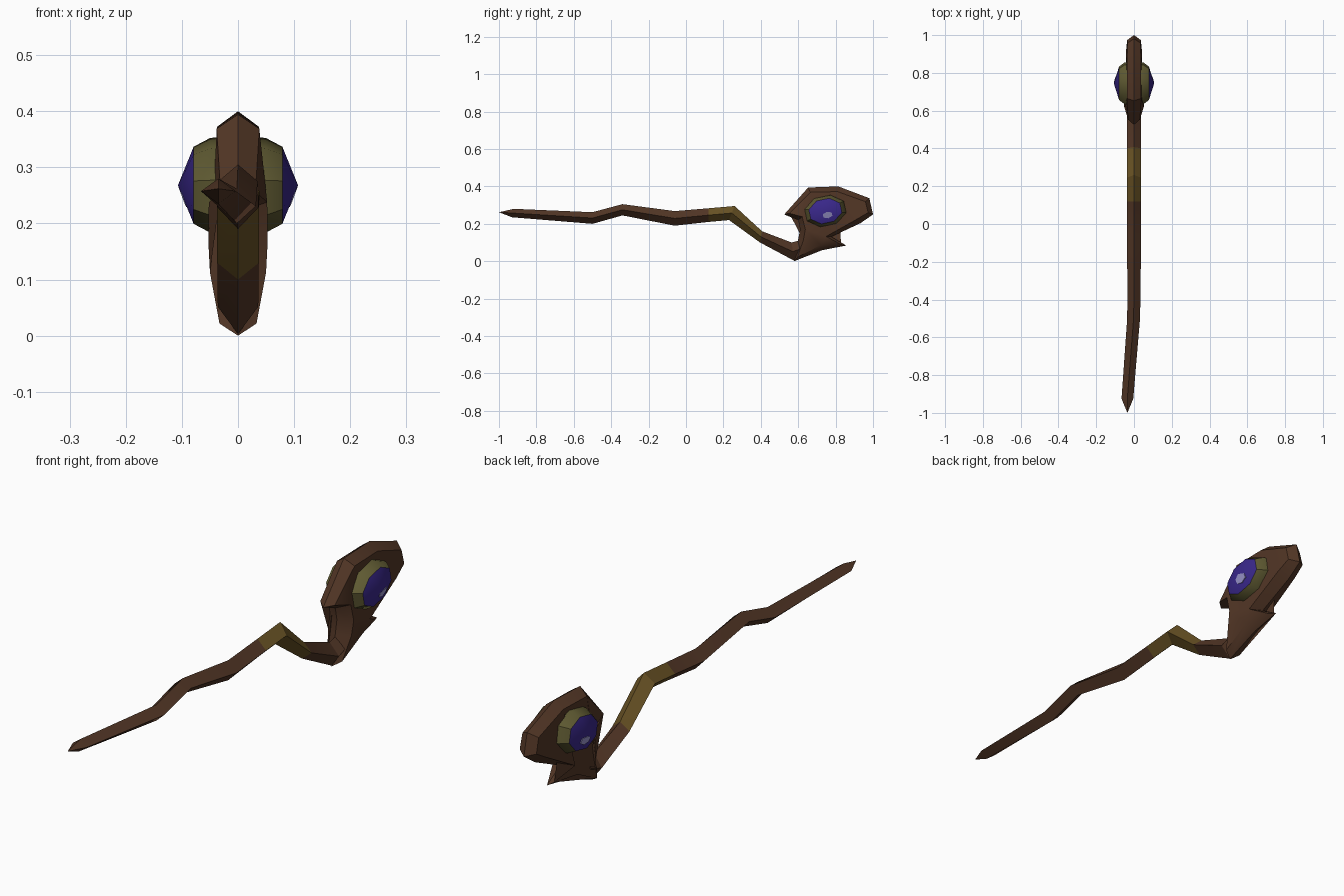
import bpy
import bmesh
import math
from mathutils import Vector

if "Cube" in bpy.data.objects:
    bpy.data.objects.remove(bpy.data.objects["Cube"], do_unlink=True)


def material(name, rgb):
    m = bpy.data.materials.new(name)
    m.use_nodes = True
    m.diffuse_color = (*rgb, 1)
    bsdf = m.node_tree.nodes["Principled BSDF"]
    bsdf.inputs["Base Color"].default_value = (*rgb, 1)
    bsdf.inputs["Roughness"].default_value = 0.8
    return m


wood = material("brown wood", (0.085, 0.037, 0.019))
gold = material("dull gold", (0.14, 0.085, 0.018))
olive = material("olive metal", (0.114, 0.102, 0.032))
violet = material("violet gem", (0.042, 0.021, 0.26))
pale = material("pale glint", (0.33, 0.31, 0.62))


def finish(name, bm, mats, angle=30):
    bmesh.ops.recalc_face_normals(bm, faces=bm.faces)
    mesh = bpy.data.meshes.new(name)
    bm.to_mesh(mesh)
    bm.free()
    for m in mats:
        mesh.materials.append(m)
    ob = bpy.data.objects.new(name, mesh)
    bpy.context.collection.objects.link(ob)
    bpy.ops.object.select_all(action="DESELECT")
    ob.select_set(True)
    bpy.context.view_layer.objects.active = ob
    bpy.ops.object.shade_smooth_by_angle(angle=math.radians(angle))
    return ob


def bridge(bm, a, b, index=0):
    for i in range(len(a)):
        j = (i + 1) % len(a)
        bm.faces.new((a[i], a[j], b[j], b[i])).material_index = index


# Crooked shaft: diamond sections (top y, top z, bottom y, bottom z, centre x, half width)
stations = [
    (-0.92, 0.28, -0.93, 0.235, -0.035, 0.031),
    (-0.50, 0.262, -0.50, 0.20, -0.002, 0.034),
    (-0.34, 0.305, -0.34, 0.245, 0, 0.035),
    (-0.06, 0.268, -0.06, 0.19, 0, 0.037),
    (0.12, 0.283, 0.12, 0.21, 0, 0.037),
    (0.26, 0.295, 0.23, 0.22, 0, 0.038),
    (0.407, 0.16, 0.396, 0.10, 0, 0.037),
    (0.565, 0.10, 0.578, 0.003, 0, 0.036),
    (0.64, 0.12, 0.63, 0.03, 0, 0.036),
]
bm = bmesh.new()
rings = []
for ty, tz, by, bz, cx, w in stations:
    my, mz = (ty + by) / 2, (tz + bz) / 2
    corners = [(cx, ty, tz), (cx + w, my, mz), (cx, by, bz), (cx - w, my, mz)]
    rings.append([bm.verts.new(c) for c in corners])
for k in range(len(rings) - 1):
    bridge(bm, rings[k], rings[k + 1], 1 if k in (4, 5) else 0)
tip = bm.verts.new((-0.035, -1, 0.262))
for i in range(4):
    bm.faces.new((tip, rings[0][i], rings[0][(i + 1) % 4]))
bm.faces.new(rings[-1])
finish("shaft", bm, [wood, gold], 20)

# Hooked head: side outline (y, z, half thickness), ridge at centre, bevelled both ways
outline = [
    (0.578, 0.0, 0.033), (0.728, 0.059, 0.036), (0.857, 0.084, 0.012),
    (0.777, 0.131, 0.046), (0.932, 0.203, 0.042), (1.0, 0.25, 0.036),
    (0.98, 0.337, 0.035), (0.814, 0.40, 0.037), (0.653, 0.394, 0.038),
    (0.525, 0.25, 0.031), (0.60, 0.22, 0.052), (0.61, 0.17, 0.053),
    (0.60, 0.118, 0.05),
]
bm = bmesh.new()
n = len(outline)
points = [Vector(p[:2]) for p in outline]
ridge = [bm.verts.new((0, p.x, p.y)) for p in points]
for side in (1, -1):
    inner = []
    for i, p in enumerate(points):
        d1 = (p - points[i - 1]).normalized()
        d2 = (points[(i + 1) % n] - p).normalized()
        inward = Vector((-d1.y - d2.y, d1.x + d2.x)).normalized()
        q = p + inward * 0.028
        inner.append(bm.verts.new((side * outline[i][2], q.x, q.y)))
    bridge(bm, ridge, inner)
    cap = bm.faces.new(inner)
    bmesh.ops.triangulate(bm, faces=[cap])
finish("hooked_head", bm, [wood], 35)

# Gem in a collar on each side, with a small glint plate on the gem
CY, CZ, TILT = 0.745, 0.268, math.radians(12)
RY, RZ, BASE, APEX = 0.092, 0.068, 0.079, 0.107


def oval(a, b, count=8):
    for i in range(count):
        t = 2 * math.pi * (i + 0.5) / count
        u, v = a * math.cos(t), b * math.sin(t)
        yield (u * math.cos(TILT) - v * math.sin(TILT),
               u * math.sin(TILT) + v * math.cos(TILT))


def ring(bm, x, a, b):
    return [bm.verts.new((x, CY + u, CZ + v)) for u, v in oval(a, b)]


for side, label in ((1, "left"), (-1, "right")):
    bm = bmesh.new()
    bridge(bm, ring(bm, side * 0.025, 0.118, 0.086), ring(bm, side * 0.05, 0.115, 0.083))
    bm.verts.ensure_lookup_table()
    lip = ring(bm, side * BASE, RY, RZ)
    bridge(bm, bm.verts[8:16], lip)
    bm.faces.new(lip)
    finish(label + "_collar", bm, [olive], 40)

    bm = bmesh.new()
    rim = ring(bm, side * BASE, RY, RZ)
    top = bm.verts.new((side * APEX, CY, CZ))
    for i in range(8):
        bm.faces.new((top, rim[i], rim[(i + 1) % 8]))
    bm.faces.new(rim)
    finish(label + "_gem", bm, [violet], 35)

    bm = bmesh.new()
    layers = []
    for lift in (-0.003, 0.002):
        layer = []
        for u, v in oval(0.028, 0.018, 6):
            y, z = u + 0.012, v - 0.021
            slope = math.hypot(y / RY, z / RZ)
            x = APEX - (APEX - BASE) * slope + lift
            layer.append(bm.verts.new((side * x, CY + y, CZ + z)))
        layers.append(layer)
    bridge(bm, *layers)
    for layer in layers:
        bm.faces.new(layer)
    finish(label + "_glint", bm, [pale], 35)
